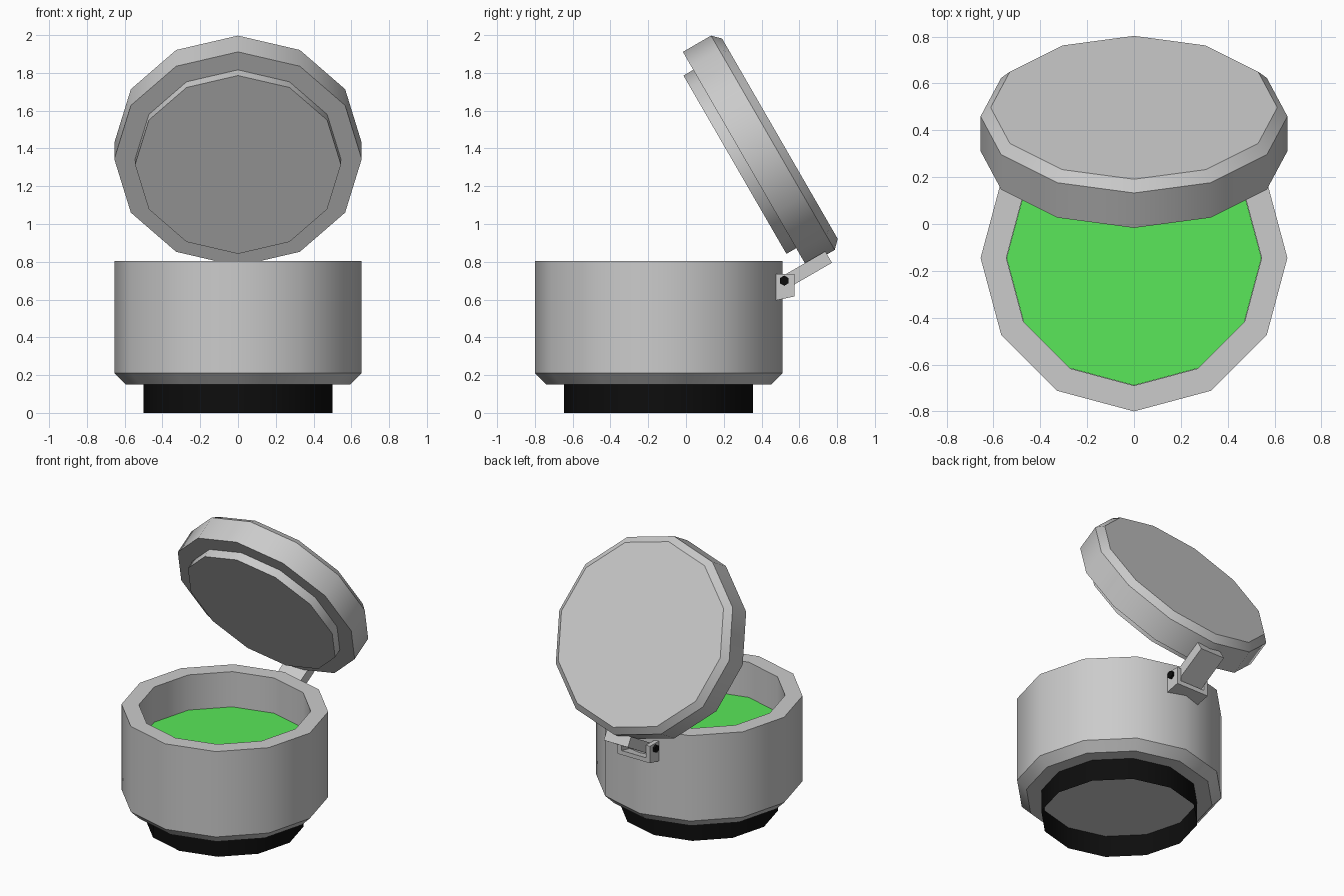
import bpy, bmesh
from math import sin, cos, radians, pi

if "Cube" in bpy.data.objects:
    bpy.data.objects.remove(bpy.data.objects["Cube"])

def material(name, rgb):
    m = bpy.data.materials.new(name)
    m.diffuse_color = (*rgb, 1)
    m.use_nodes = True
    m.node_tree.nodes["Principled BSDF"].inputs["Base Color"].default_value = m.diffuse_color
    return m

BLACK = material("black", (0.004, 0.004, 0.004))
GREEN = material("green", (0.1, 0.8, 0.1))
CY = -0.145                 # jar axis
TILT = radians(-60)         # lid opening angle

def finish(name, bm, loc=(0, 0, 0), rot=0, mat=None, smooth=True):
    bmesh.ops.recalc_face_normals(bm, faces=bm.faces)
    me = bpy.data.meshes.new(name)
    bm.to_mesh(me)
    bm.free()
    ob = bpy.data.objects.new(name, me)
    bpy.context.collection.objects.link(ob)
    ob.location = loc
    ob.rotation_euler.x = rot
    if mat:
        me.materials.append(mat)
    if smooth:
        bpy.ops.object.select_all(action='DESELECT')
        ob.select_set(True)
        bpy.context.view_layer.objects.active = ob
        bpy.ops.object.shade_smooth_by_angle(angle=radians(35))
    return ob

def lathe(name, profile, caps=True, segs=12, **kw):
    bm = bmesh.new()
    rings = [[bm.verts.new((r * cos(2 * pi * i / segs), r * sin(2 * pi * i / segs), z))
              for i in range(segs)] for r, z in profile]
    for a, b in zip(rings, rings[1:]):
        for i in range(segs):
            j = (i + 1) % segs
            bm.faces.new((a[i], a[j], b[j], b[i]))
    if caps:
        bm.faces.new(rings[0])
        bm.faces.new(rings[-1])
    return finish(name, bm, **kw)

def extrude_x(name, yz, x0, x1, **kw):
    bm = bmesh.new()
    a, b = [[bm.verts.new((x, y, z)) for y, z in yz] for x in (x0, x1)]
    bm.faces.new(a)
    bm.faces.new(b)
    for i in range(len(yz)):
        j = (i + 1) % len(yz)
        bm.faces.new((a[i], a[j], b[j], b[i]))
    return finish(name, bm, smooth=False, **kw)

# Jar: open foot ring, hollow body, green contents
lathe("foot_ring", [(0.5, 0), (0.5, 0.15)], caps=False, loc=(0, CY, 0), mat=BLACK)
lathe("jar_body", [(0.595, 0.15), (0.655, 0.21), (0.655, 0.805), (0.545, 0.805), (0.545, 0.54)],
      loc=(0, CY, 0))
lathe("contents", [(0.544, 0.545), (0.544, 0.56)], loc=(0, CY, 0), mat=GREEN)

# Open lid with stepped plug underneath
lathe("lid", [(0.545, -0.06), (0.545, 0), (0.655, 0), (0.655, 0.172), (0.612, 0.215)],
      loc=(0, 0.311, 1.344), rot=TILT)

# Hinge: channel bracket (two cheeks and a floor), arm, pin
for side, x in (("left", -0.125), ("right", 0.095)):
    extrude_x(f"hinge_cheek_{side}",
              [(0.475, 0.735), (0.575, 0.735), (0.575, 0.617), (0.475, 0.595)], x, x + 0.03)
extrude_x("hinge_floor", [(0.475, 0.625), (0.575, 0.647), (0.575, 0.617), (0.475, 0.595)],
          -0.095, 0.095)
extrude_x("hinge_arm", [(-0.035, -0.148), (0.035, -0.148), (0.035, 0.148), (-0.035, 0.148)],
          -0.093, 0.093, loc=(0, 0.627, 0.751), rot=TILT)
extrude_x("hinge_pin", [(0.027 * sin(k * pi / 3), 0.027 * cos(k * pi / 3)) for k in range(6)],
          -0.14, 0.14, loc=(0, 0.52, 0.70), mat=BLACK)
